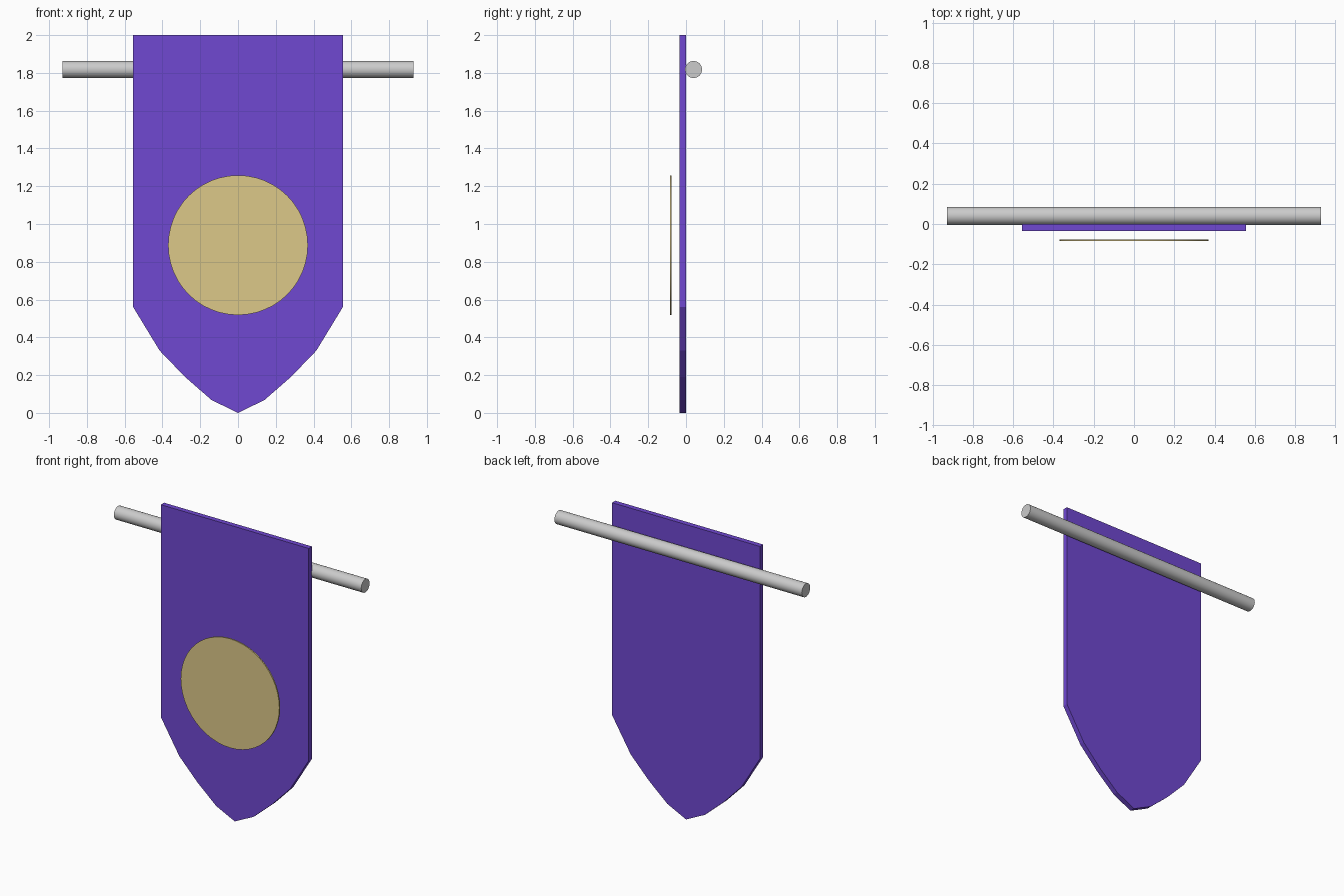
import bpy, bmesh
from math import pi

if "Cube" in bpy.data.objects:
    bpy.data.objects.remove(bpy.data.objects["Cube"])


def material(name, rgb):
    mat = bpy.data.materials.new(name)
    mat.diffuse_color = (*rgb, 1)
    mat.use_nodes = True
    mat.node_tree.nodes["Principled BSDF"].inputs["Base Color"].default_value = mat.diffuse_color
    return mat


def cylinder(name, radius, depth, location, rotation, sides):
    bpy.ops.mesh.primitive_cylinder_add(vertices=sides, radius=radius, depth=depth,
                                        location=location, rotation=rotation)
    obj = bpy.context.object
    obj.name = name
    bpy.ops.object.shade_smooth_by_angle()
    return obj


# Banner cloth: half outline mirrored to a pointed shield shape, then extruded
half = [(0.555, 2.0), (0.555, 0.56), (0.415, 0.33), (0.28, 0.19), (0.14, 0.068)]
outline = half + [(0, 0)] + [(-x, z) for x, z in reversed(half)]
bm = bmesh.new()
face = bm.faces.new([bm.verts.new((x, -0.035, z)) for x, z in outline])
ext = bmesh.ops.extrude_face_region(bm, geom=[face], use_keep_orig=True)
bmesh.ops.translate(bm, vec=(0, 0.035, 0),
                    verts=[v for v in ext["geom"] if isinstance(v, bmesh.types.BMVert)])
bmesh.ops.recalc_face_normals(bm, faces=bm.faces)
mesh = bpy.data.meshes.new("banner_cloth")
bm.to_mesh(mesh)
bm.free()
cloth = bpy.data.objects.new("banner_cloth", mesh)
bpy.context.collection.objects.link(cloth)
mesh.materials.append(material("purple", (0.162, 0.065, 0.64)))

# Horizontal hanging rod behind the cloth
cylinder("hanging_rod", 0.045, 1.856, (0, 0.04, 1.818), (0, pi / 2, 0), 32)

# Thin emblem disc floating in front of the cloth
disc = cylinder("emblem_disc", 0.37, 0.009, (0, -0.081, 0.888), (pi / 2, 0, 0), 48)
disc.data.materials.append(material("pale_gold", (0.72, 0.58, 0.25)))
